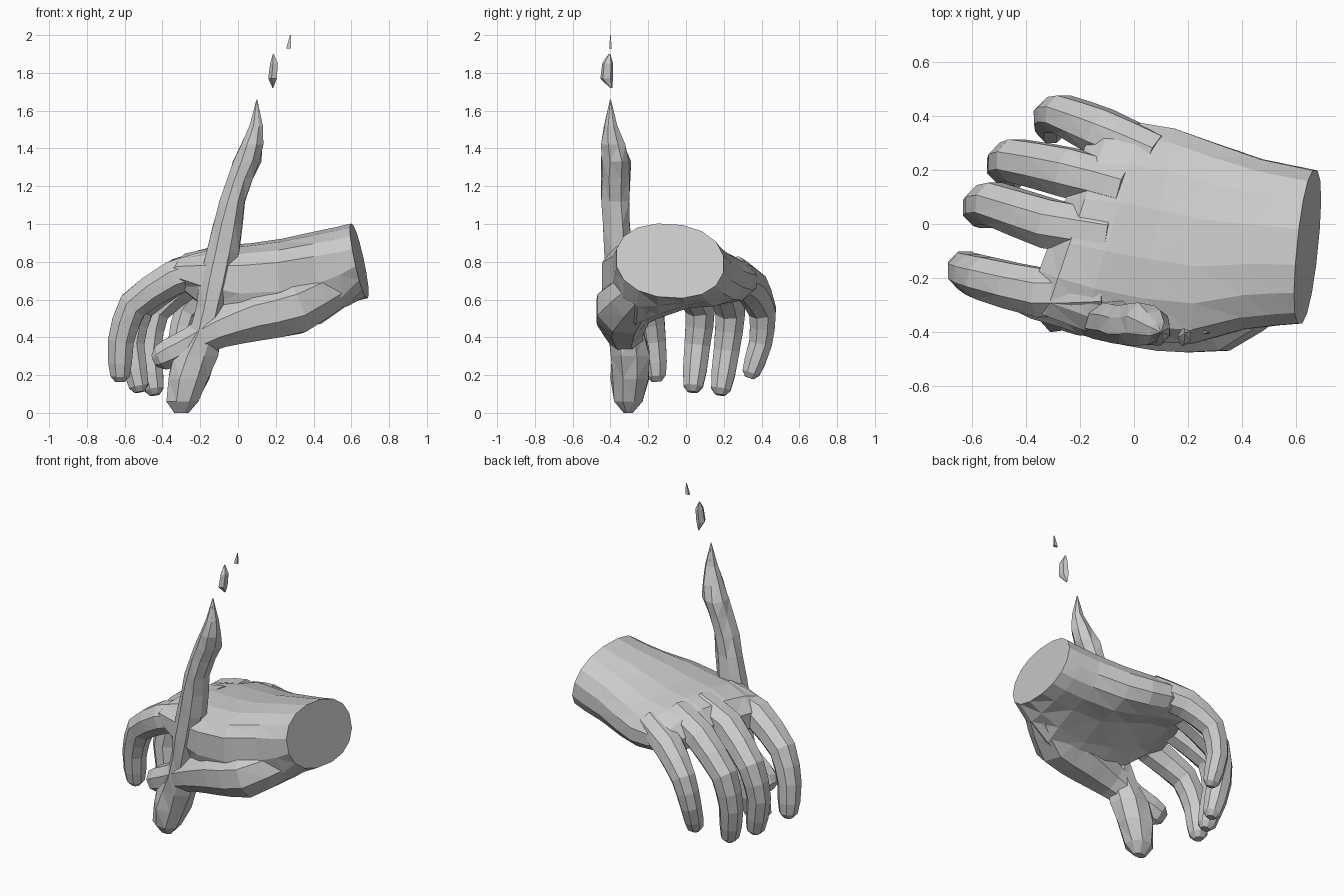
import bpy, bmesh, math, random
from mathutils import Vector
random.seed(4)


def loft(name, rings, n=8, power=1.0, jitter=0.0):
    """Skin a closed solid over rings of (centre, u axis, v axis[, thumb drop, palm cup])."""
    bm = bmesh.new()
    loops = []
    for c, u, v, *shape in rings:
        drop, cup = shape or (0, 0)
        loop = []
        for i in range(n):
            a = 2 * math.pi * (i + 0.5) / n
            ca, sa = math.cos(a), math.sin(a)
            # underside only: sag on the thumb side, hollow in the middle
            dz = 0
            if sa < 0:
                dz = 2 * drop * sa * max(0, -ca) + cup * sa * sa * (1 - min(1, abs(ca - 0.15)))
            ca = math.copysign(abs(ca) ** power, ca)
            sa = math.copysign(abs(sa) ** power, sa)
            k = 1 + random.uniform(-jitter, jitter)
            loop.append(bm.verts.new(Vector(c) + (Vector(u) * ca + Vector(v) * sa) * k
                                     + Vector((0, 0, dz))))
        loops.append(loop)
    for a, b in zip(loops, loops[1:]):
        for i in range(n):
            j = (i + 1) % n
            bm.faces.new((a[i], a[j], b[j], b[i]))
    bm.faces.new(loops[0])
    bm.faces.new(loops[-1])
    bmesh.ops.triangulate(bm, faces=[f for f in bm.faces if len(f.verts) == 4])
    bmesh.ops.recalc_face_normals(bm, faces=bm.faces[:])
    me = bpy.data.meshes.new(name)
    bm.to_mesh(me)
    bm.free()
    ob = bpy.data.objects.new(name, me)
    bpy.context.collection.objects.link(ob)
    return ob


def digit(name, path, radii):
    """Rounded tube that follows a path, smoothed with extra in-between rings."""
    p = [Vector(q) for q in path]
    pts, rad = [], []
    for i in range(len(p) - 1):
        p0, p3 = p[max(i - 1, 0)], p[min(i + 2, len(p) - 1)]
        pts += [p[i], (p[i] + p[i + 1]) * 0.535 - (p0 + p3) * 0.035]
        rad += [radii[i], (radii[i] + radii[i + 1]) / 2]
    # fingertip rounding
    end = (p[-1] - p[-2]).normalized()
    pts += [p[-1] - end * radii[-1] * 0.5, p[-1]]
    rad += [radii[-1] * 0.9, radii[-1] * 0.45]
    rings = []
    for i, q in enumerate(pts):
        t = (pts[min(i + 1, len(pts) - 1)] - pts[max(i - 1, 0)]).normalized()
        u = (Vector((0, 1, 0)) - t * t.y).normalized()
        rings.append((q, u * rad[i], t.cross(u) * rad[i]))
    return loft(name, rings)


# palm and wrist: x, y centre, z centre, half width, half height, skew y, skew z, drop, cup
palm_sections = [
    (0.642, -0.085, 0.805, 0.288, 0.197, 0.10, -0.20, 0, 0),
    (0.56, -0.08, 0.785, 0.30, 0.198, 0.10, -0.17, 0.07, 0),
    (0.44, -0.075, 0.765, 0.32, 0.195, 0.10, -0.12, 0.15, 0),
    (0.25, -0.07, 0.73, 0.38, 0.19, 0.10, -0.05, 0.17, 0.02),
    (0.08, -0.04, 0.715, 0.40, 0.18, 0.18, 0, 0.17, 0.07),
    (-0.08, -0.01, 0.72, 0.39, 0.165, 0.28, 0, 0.09, 0.09),
    (-0.21, 0.01, 0.725, 0.355, 0.125, 0.34, 0, 0, 0.05),
    (-0.28, 0.02, 0.705, 0.325, 0.055, 0.37, 0, 0, 0),
]
rings = [((x, y, z), (ky * hy, hy, -0.06 * hy), (kz * hz, 0, hz), drop, cup)
         for x, y, z, hy, hz, ky, kz, drop, cup in palm_sections]
hand = loft("hand", rings, n=16, power=0.9)

# fingers and thumb
finger_radii = [0.095, 0.098, 0.085, 0.074, 0.062]
digits = [
    digit("index_finger", [(-0.1, -0.25, 0.785), (-0.34, -0.255, 0.715), (-0.555, -0.2, 0.57),
                           (-0.62, -0.175, 0.38), (-0.625, -0.155, 0.165)], finger_radii),
    digit("middle_finger", [(-0.08, -0.04, 0.80), (-0.31, 0.0, 0.73), (-0.52, 0.075, 0.56),
                            (-0.565, 0.06, 0.36), (-0.52, 0.035, 0.11)], finger_radii),
    digit("ring_finger", [(-0.03, 0.13, 0.79), (-0.24, 0.19, 0.715), (-0.44, 0.235, 0.54),
                          (-0.475, 0.215, 0.33), (-0.44, 0.18, 0.095)], finger_radii),
    digit("little_finger", [(0.08, 0.25, 0.745), (-0.12, 0.34, 0.675), (-0.265, 0.405, 0.54),
                            (-0.31, 0.395, 0.37), (-0.305, 0.335, 0.185)],
          [0.09, 0.095, 0.077, 0.066, 0.056]),
    digit("thumb", [(0.5, -0.23, 0.66), (0.3, -0.33, 0.56), (0.1, -0.335, 0.515),
                    (-0.1, -0.33, 0.445), (-0.25, -0.3, 0.37), (-0.44, -0.25, 0.275)],
          [0.12, 0.155, 0.145, 0.11, 0.088, 0.082]),
]

# merge the digits into one hand surface
for d in digits:
    m = hand.modifiers.new(d.name, 'BOOLEAN')
    m.operation, m.solver, m.object = 'UNION', 'EXACT', d
dg = bpy.context.evaluated_depsgraph_get()
merged = bpy.data.meshes.new_from_object(hand.evaluated_get(dg))
hand.modifiers.clear()
hand.data = merged
for d in digits:
    bpy.data.objects.remove(d)


def upright(name, sections, n, jitter=0.0):
    """Loft from (z, x min, x max, y min, y max) rows."""
    return loft(name, [(((a + b) / 2, (c + d) / 2, z), ((b - a) / 2, 0, 0), (0, (d - c) / 2, 0))
                       for z, a, b, c, d in sections], n, 1.0, jitter)


# jagged rising streak held by the thumb
upright("streak", [
    (0.0, -0.34, -0.26, -0.33, -0.28), (0.06, -0.385, -0.2, -0.385, -0.22),
    (0.18, -0.38, -0.14, -0.40, -0.195), (0.3, -0.35, -0.10, -0.41, -0.19),
    (0.42, -0.27, -0.08, -0.42, -0.21), (0.56, -0.23, -0.06, -0.42, -0.24),
    (0.7, -0.21, -0.02, -0.43, -0.26), (0.85, -0.18, 0.015, -0.44, -0.28),
    (1.0, -0.135, 0.03, -0.44, -0.29), (1.12, -0.1, 0.045, -0.455, -0.295),
    (1.24, -0.06, 0.08, -0.455, -0.295), (1.33, -0.03, 0.125, -0.455, -0.29),
    (1.42, 0.01, 0.135, -0.45, -0.32), (1.52, 0.06, 0.135, -0.435, -0.36),
    (1.66, 0.098, 0.102, -0.402, -0.398)], 8, 0.09)

# loose shards above the streak
upright("large_shard", [(1.72, 0.183, 0.187, -0.402, -0.39), (1.77, 0.16, 0.21, -0.455, -0.385),
                        (1.85, 0.17, 0.215, -0.445, -0.385), (1.9, 0.185, 0.19, -0.41, -0.4)], 5)
upright("small_shard", [(1.93, 0.25, 0.285, -0.41, -0.39), (2.0, 0.275, 0.28, -0.402, -0.398)], 4)
